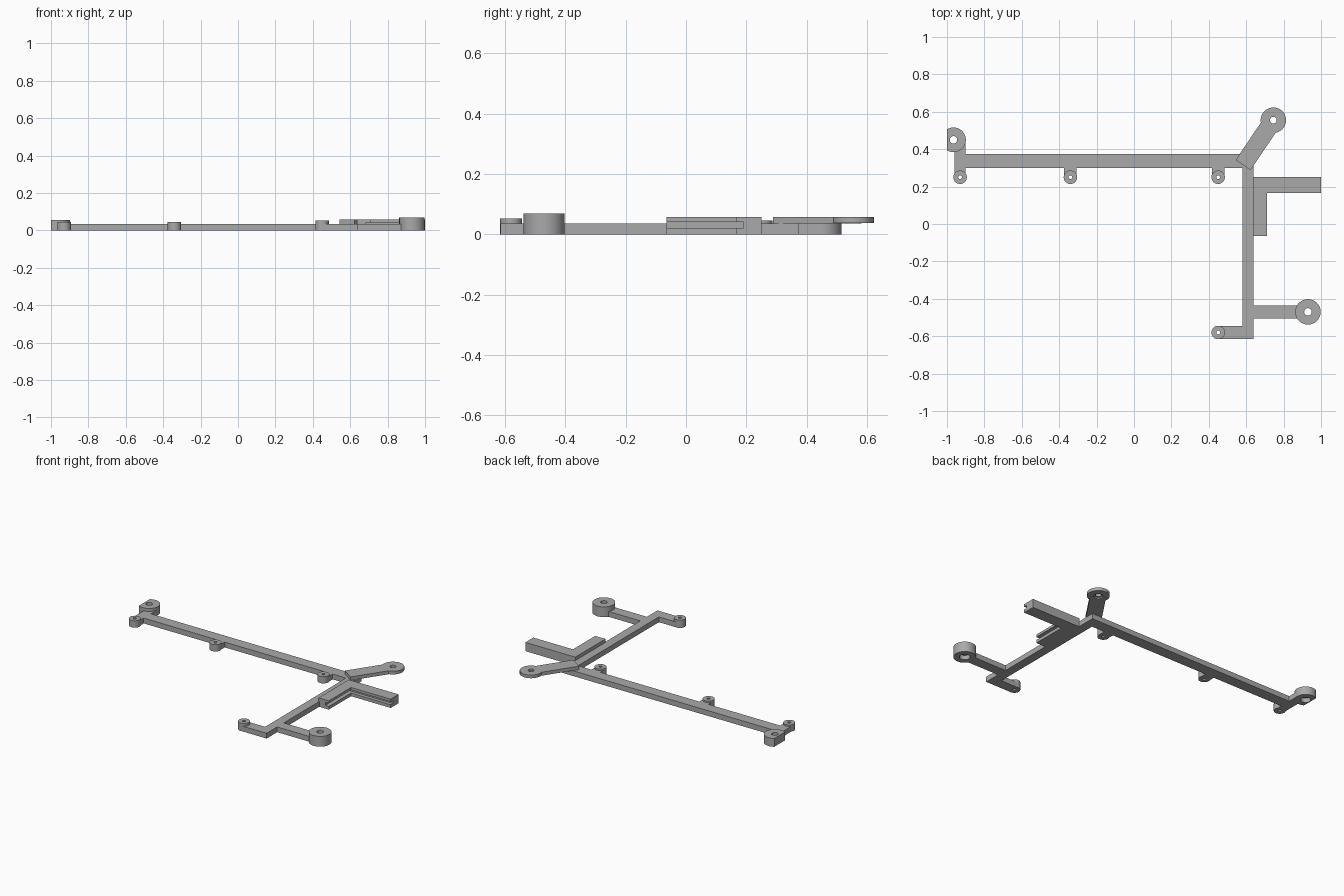
import bpy, bmesh, math
from mathutils import Vector

if "Cube" in bpy.data.objects:
    bpy.data.objects.remove(bpy.data.objects["Cube"], do_unlink=True)

grey = bpy.data.materials.new("plain_grey")
grey.use_nodes = True
colour = (0.4, 0.4, 0.4, 1)
grey.diffuse_color = colour
grey.node_tree.nodes["Principled BSDF"].inputs["Base Color"].default_value = colour


def prism(name, outline, z0, z1):
    """Extrude a flat outline between two heights."""
    bm = bmesh.new()
    face = bm.faces.new([bm.verts.new((x, y, z0)) for x, y in outline])
    grown = bmesh.ops.extrude_face_region(bm, geom=[face])["geom"]
    for v in grown:
        if isinstance(v, bmesh.types.BMVert):
            v.co.z = z1
    bmesh.ops.recalc_face_normals(bm, faces=bm.faces)
    mesh = bpy.data.meshes.new(name)
    bm.to_mesh(mesh)
    bm.free()
    mesh.materials.append(grey)
    obj = bpy.data.objects.new(name, mesh)
    bpy.context.collection.objects.link(obj)
    return obj


def box(name, x0, x1, y0, y1, z0, z1):
    return prism(name, [(x0, y0), (x1, y0), (x1, y1), (x0, y1)], z0, z1)


def disc(name, c, r, z0, z1, n=48):
    ring = [(c[0] + r * math.cos(math.tau * i / n), c[1] + r * math.sin(math.tau * i / n)) for i in range(n)]
    return prism(name, ring, z0, z1)


def combine(obj, tool, operation="DIFFERENCE"):
    """Apply a boolean and discard the tool."""
    mod = obj.modifiers.new("bool", "BOOLEAN")
    mod.operation, mod.solver, mod.object = operation, "EXACT", tool
    bpy.context.view_layer.objects.active = obj
    bpy.ops.object.modifier_apply(modifier=mod.name)
    bpy.data.objects.remove(tool, do_unlink=True)


def drill(parts, c, r, z0=-0.1, z1=0.2):
    for part in parts:
        combine(part, disc("drill", c, r, z0, z1, 32))


# Flat frame: long rail, side rail, cross arms and boss necks
T = 0.035
frame = prism("frame", [(-0.96, 0.25), (-0.9, 0.25), (-0.9, 0.30), (0.58, 0.30),
                        (0.58, -0.545), (0.45, -0.545), (0.45, -0.615), (0.64, -0.615),
                        (0.64, -0.505), (0.93, -0.505), (0.93, -0.435), (0.64, -0.435),
                        (0.64, 0.375), (-0.9, 0.375), (-0.9, 0.45), (-0.96, 0.45)], 0, T)
necks = [box("neck", x - 0.033, x + 0.033, 0.25, 0.31, 0, T) for x in (-0.34, 0.45)]
for neck in necks:
    combine(frame, neck, "UNION")
parts = [frame]

# Small screw bosses
bosses = [("left_boss", (0.45, 0.25), 0.045), ("middle_boss", (-0.34, 0.25), 0.045),
          ("right_boss", (-0.93, 0.25), 0.045), ("front_boss", (0.45, -0.58), 0.052)]
for name, c, top in bosses:
    boss = disc(name, c, 0.036, 0, top)
    drill([boss, frame], c, 0.01)
    parts.append(boss)

# Tall mount on the front arm, recessed underneath
c = (0.93, -0.47)
mount = disc("front_mount", c, 0.068, 0, 0.068)
drill([mount, frame], c, 0.02)
drill([mount, frame], c, 0.032, -0.1, 0.03)
parts.append(mount)

# Rear mount with a flat trimmed side
c = (-0.965, 0.45)
mount = disc("rear_mount", c, 0.066, 0, 0.055)
combine(mount, box("trim", -1.2, -1, 0.2, 0.7, -0.1, 0.2))
drill([mount, frame], c, 0.02)
drill([mount, frame], c, 0.03, -0.1, 0.03)
parts.append(mount)

# Diagonal arm lying on the corner of the frame
start, end = Vector((0.583, 0.315)), Vector((0.745, 0.555))
d = (end - start).normalized()
side = Vector((d.y, -d.x)) * 0.048
arm = prism("diagonal_arm", [start - side, start + side, end + side, end - side], T, 0.058)
combine(arm, disc("pad", end, 0.068, 0.037, 0.058), "UNION")
drill([arm], end, 0.018)
drill([arm], end, 0.028, -0.1, 0.044)
parts.append(arm)

# Corner bracket with a slot along its inner faces
bracket = prism("slotted_bracket", [(0.635, -0.065), (0.71, -0.065), (0.71, 0.167),
                                    (1, 0.167), (1, 0.25), (0.635, 0.25)], 0, 0.058)
combine(bracket, box("slot", 0.685, 1.1, -0.1, 0.19, 0.021, 0.041))
parts.append(bracket)

# Smooth round walls, keep crisp edges
bpy.ops.object.select_all(action="DESELECT")
for part in parts:
    part.select_set(True)
bpy.context.view_layer.objects.active = frame
bpy.ops.object.shade_smooth_by_angle(angle=math.radians(30))
